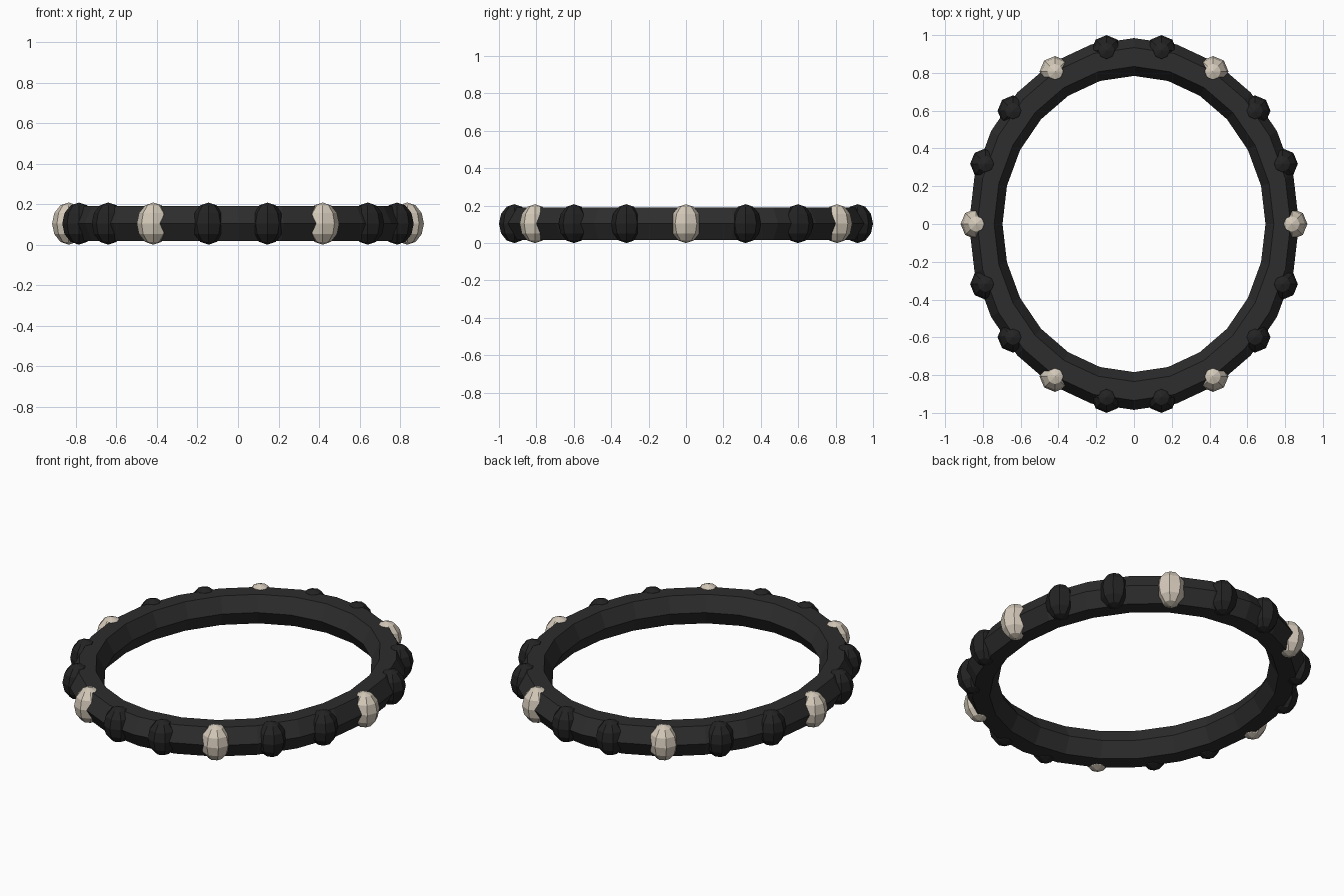
import bpy, bmesh, math
from math import cos, sin, pi, radians

if "Cube" in bpy.data.objects:
    bpy.data.objects.remove(bpy.data.objects["Cube"])

Z = 0.104  # height of the ring's centre line


def material(name, rgb):
    m = bpy.data.materials.new(name)
    m.diffuse_color = (*rgb, 1)
    m.use_nodes = True
    m.node_tree.nodes["Principled BSDF"].inputs["Base Color"].default_value = m.diffuse_color
    return m


CORD = material("charcoal", (0.026, 0.026, 0.026))
DARK = material("black", (0.017, 0.017, 0.017))
PALE = material("bone white", (0.66, 0.59, 0.49))


def add_object(name, bm, mat):
    bmesh.ops.recalc_face_normals(bm, faces=bm.faces)
    mesh = bpy.data.meshes.new(name)
    bm.to_mesh(mesh)
    bm.free()
    mesh.materials.append(mat)
    ob = bpy.data.objects.new(name, mesh)
    bpy.context.collection.objects.link(ob)
    return ob


# Oval band: hexagonal section swept round 24 steps, narrowed in x
bm = bmesh.new()
N, S = 24, 6
rings = []
for i in range(N):
    t = 2 * pi * i / N
    ring = []
    for j in range(S):
        a = 2 * pi * j / S
        r = 0.884 + 0.1 * cos(a)
        ring.append(bm.verts.new((0.888 * r * cos(t), r * sin(t),
                                  Z + 0.1 * sin(a))))
    rings.append(ring)
for i in range(N):
    p, q = rings[i], rings[(i + 1) % N]
    for j in range(S):
        k = (j + 1) % S
        bm.faces.new((p[j], q[j], q[k], p[k]))
add_object("band", bm, CORD)

# Eighteen tall faceted beads, every third one pale
for i in range(18):
    t = radians(20 * i)
    pale = i % 3 == 0
    bm = bmesh.new()
    bmesh.ops.create_uvsphere(bm, u_segments=8, v_segments=6, radius=1)
    bmesh.ops.scale(bm, vec=(0.082, 0.082, 0.104), verts=bm.verts)
    bead = add_object("pale_bead" if pale else "dark_bead", bm,
                      PALE if pale else DARK)
    bead.location = (0.836 * cos(t), 0.932 * sin(t), Z)
